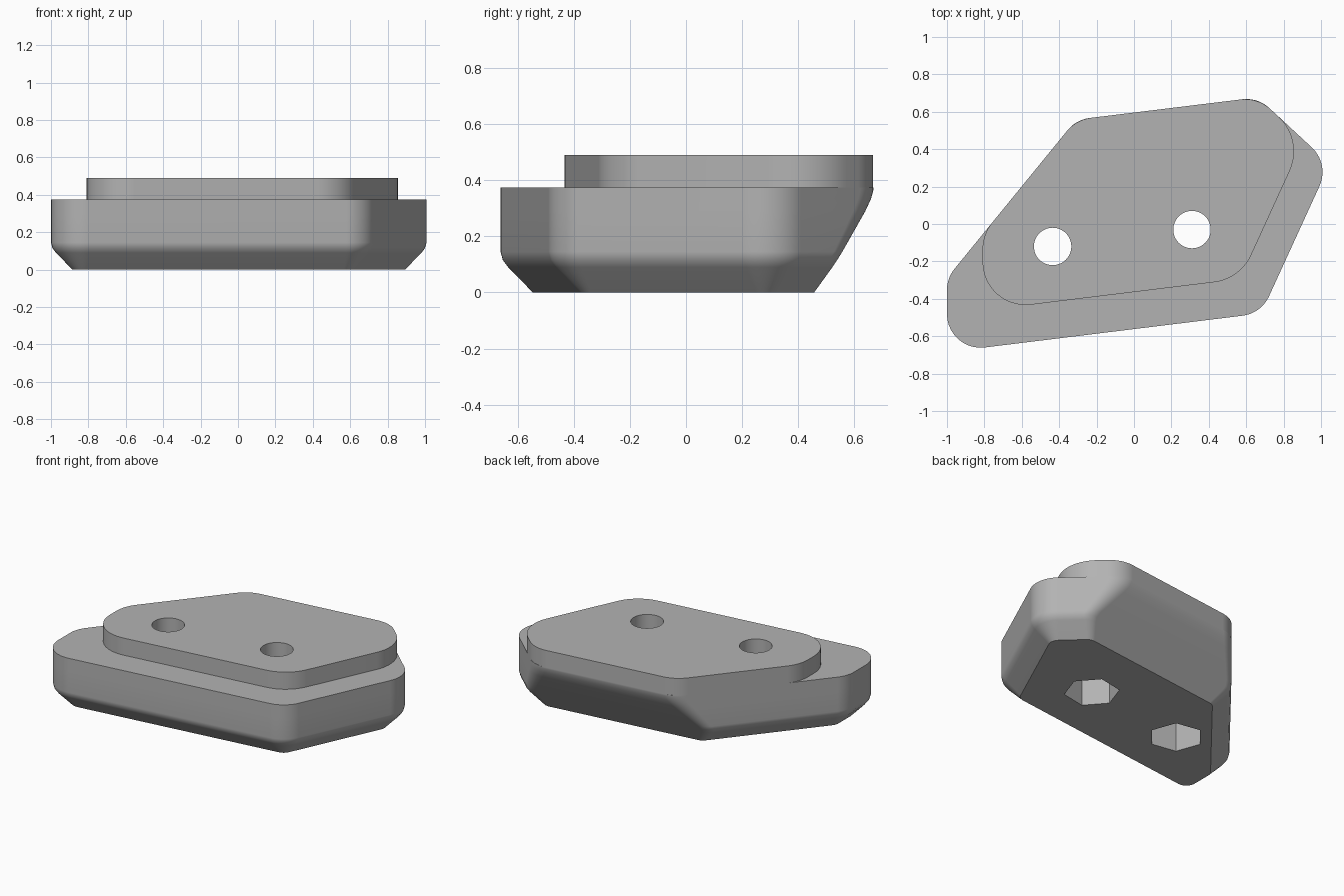
import bpy, bmesh, math
from mathutils import Vector

cube = bpy.data.objects.get("Cube")
if cube:
    bpy.data.objects.remove(cube, do_unlink=True)

grey = bpy.data.materials.new("plain grey")
grey.use_nodes = True
GREY = (0.45, 0.45, 0.45, 1)
grey.diffuse_color = GREY
grey.node_tree.nodes["Principled BSDF"].inputs["Base Color"].default_value = GREY

ARC = 10      # segments per rounded corner
BACK = 3      # index of the edge that runs along the back


def inset(corners, offsets):
    """Move each edge of a counter-clockwise polygon inward by its own offset."""
    lines = []
    for i, a in enumerate(corners):
        d = (corners[(i + 1) % len(corners)] - a).normalized()
        lines.append((a + Vector((-d.y, d.x)) * offsets[i], d))
    result = []
    for i, (p, d) in enumerate(lines):
        q, e = lines[i - 1]
        t = (q - p).cross(e) / d.cross(e)
        result.append(p + d * t)
    return result


def rounded(corners, radii):
    """Replace each corner by a tangent arc."""
    points = []
    for i, c in enumerate(corners):
        a = (corners[i - 1] - c).normalized()
        b = (corners[(i + 1) % len(corners)] - c).normalized()
        half = a.angle(b) / 2
        centre = c + (a + b).normalized() * radii[i] / math.sin(half)
        start = c + a * radii[i] / math.tan(half) - centre
        sweep = math.pi - 2 * half
        for k in range(ARC + 1):
            s = sweep * k / ARC
            points.append(centre + Vector((
                start.x * math.cos(s) - start.y * math.sin(s),
                start.x * math.sin(s) + start.y * math.cos(s))))
    return points


def loft(name, rings):
    """Skin a stack of (outline, height) rings and close both ends."""
    bm = bmesh.new()
    loops = [[bm.verts.new((p.x, p.y, z)) for p in ring] for ring, z in rings]
    for low, high in zip(loops, loops[1:]):
        n = len(low)
        for i in range(n):
            j = (i + 1) % n
            bm.faces.new((low[i], low[j], high[j], high[i]))
    bm.faces.new(loops[0][::-1])
    bm.faces.new(loops[-1])
    mesh = bpy.data.meshes.new(name)
    bm.to_mesh(mesh)
    bm.free()
    mesh.materials.append(grey)
    obj = bpy.data.objects.new(name, mesh)
    bpy.context.collection.objects.link(obj)
    return obj


def prism(name, centre, radius, sides, z0, z1, turn=0):
    ring = [Vector((centre[0] + radius * math.cos(turn + math.tau * k / sides),
                    centre[1] + radius * math.sin(turn + math.tau * k / sides)))
            for k in range(sides)]
    return loft(name, [(ring, z0), (ring, z1)])


# Base: chamfered below, with a long slope under the back edge
outline = [Vector(p) for p in ((-1, -0.685), (0.68, -0.478), (1.046, 0.321),
                               (0.662, 0.677), (-0.309, 0.558), (-1, -0.289))]
levels = [(0, 0.115, 0.223), (0.09, 0.027, 0.164), (0.115, 0.008, 0.148),
          (0.145, 0, 0.128), (0.29, 0, 0.033), (0.335, 0, 0.009),
          (0.365, 0, 0), (0.375, 0, 0)]
rings = []
for z, side, back in levels:
    offsets = [back if i == BACK else side for i in range(6)]
    radii = [0.18 - side] * 6
    radii[BACK] = radii[BACK + 1] = 0.18 - back * 0.52
    rings.append((rounded(inset(outline, offsets), radii), z))
base = loft("base", rings)

# Raised plate sharing the back and left edges of the base
plate_outline = [Vector(p) for p in ((-0.81, -0.463), (0.568, -0.294),
                                     (0.908, 0.449), (0.662, 0.677),
                                     (-0.309, 0.558), (-0.81, -0.056))]
ring = rounded(plate_outline, [0.23, 0.25, 0.25, 0.2, 0.2, 0.23])
plate = loft("raised_plate", [(ring, 0.375), (ring, 0.49)])

# Bolt holes with hexagonal nut pockets underneath
cutters = []
for centre, turn in (((-0.435, -0.12), 50), ((0.31, -0.03), 11)):
    cutters.append(prism("bolt_hole_cutter", centre, 0.1, 48, -0.1, 0.6))
    cutters.append(prism("nut_pocket_cutter", centre, 0.17, 6, -0.1, 0.25,
                         math.radians(turn)))

for obj in (base, plate):
    bpy.ops.object.select_all(action='DESELECT')
    obj.select_set(True)
    bpy.context.view_layer.objects.active = obj
    for cutter in cutters:
        if obj is plate and cutter.name.startswith("nut"):
            continue
        cut = obj.modifiers.new("cut", 'BOOLEAN')
        cut.operation = 'DIFFERENCE'
        cut.solver = 'EXACT'
        cut.object = cutter
        bpy.ops.object.modifier_apply(modifier=cut.name)
    bpy.ops.object.shade_smooth_by_angle(angle=math.radians(30))
    weighted = obj.modifiers.new("weighted normals", 'WEIGHTED_NORMAL')
    weighted.keep_sharp = True

for cutter in cutters:
    bpy.data.objects.remove(cutter, do_unlink=True)
